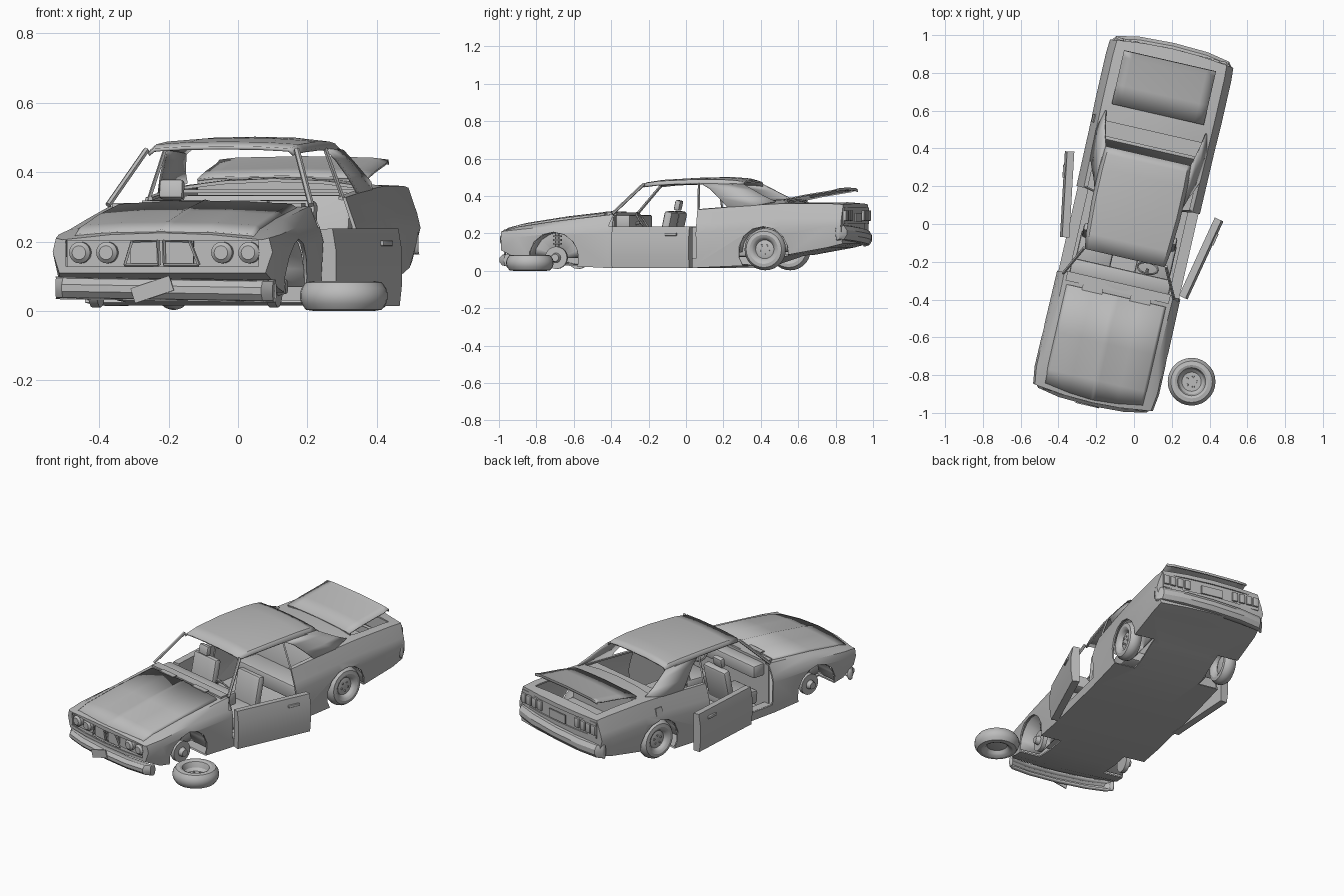
import bpy, bmesh, math
from mathutils import Matrix, Vector

old = bpy.data.objects.get("Cube")
if old:
    bpy.data.objects.remove(old, do_unlink=True)

grey = bpy.data.materials.new("plain_grey")
grey.use_nodes = True
grey.diffuse_color = (0.5, 0.5, 0.5, 1)
grey.node_tree.nodes["Principled BSDF"].inputs["Base Color"].default_value = (0.5, 0.5, 0.5, 1)

# The car stands turned on the ground; parts are built along its own axis
CAR = Matrix.Translation((-0.007, 0, 0)) @ Matrix.Rotation(-math.radians(12.9), 4, 'Z')
parts = []


def finish(name, bm, matrix=Matrix(), base=CAR):
    bmesh.ops.recalc_face_normals(bm, faces=bm.faces)
    mesh = bpy.data.meshes.new(name)
    bm.to_mesh(mesh)
    bm.free()
    ob = bpy.data.objects.new(name, mesh)
    bpy.context.collection.objects.link(ob)
    ob.data.materials.append(grey)
    ob.matrix_world = base @ matrix
    parts.append(ob)
    return ob


def box(name, centre, size, rot=(0, 0, 0), bevel=0):
    bm = bmesh.new()
    bmesh.ops.create_cube(bm, size=1, matrix=Matrix.Diagonal((*size, 1)))
    if bevel:
        bmesh.ops.bevel(bm, geom=bm.edges[:], offset=bevel, segments=2, affect='EDGES', profile=0.5)
    turn = Matrix.Translation(centre)
    for angle, axis in zip(rot, 'XYZ'):
        turn = turn @ Matrix.Rotation(math.radians(angle), 4, axis)
    return finish(name, bm, turn)


def rod(name, a, b, r, sides=8, r2=None):
    a, b = Vector(a), Vector(b)
    bm = bmesh.new()
    bmesh.ops.create_cone(bm, cap_ends=True, segments=sides, radius1=r,
                          radius2=r if r2 is None else r2, depth=(b - a).length)
    turn = (b - a).to_track_quat('Z', 'Y').to_matrix().to_4x4()
    return finish(name, bm, Matrix.Translation((a + b) / 2) @ turn)


def sheet(name, rows, thick=0.01, close=False):
    bm = bmesh.new()
    grid = [[bm.verts.new(p) for p in row] for row in rows]
    for r0, r1 in zip(grid, grid[1:]):
        n = len(r0)
        for i in range(n if close else n - 1):
            j = (i + 1) % n
            bm.faces.new((r0[i], r0[j], r1[j], r1[i]))
    if close:
        bmesh.ops.holes_fill(bm, edges=bm.edges)
    ob = finish(name, bm)
    if thick:
        mod = ob.modifiers.new("thickness", 'SOLIDIFY')
        mod.thickness, mod.offset = thick, -1
    return ob


def mirrored(half):
    return half + [(-x, y, z) for x, y, z in reversed(half[:-1])]


def cut(ob, cutters):
    for c in cutters:
        c.hide_render = True
        mod = ob.modifiers.new("cut", 'BOOLEAN')
        mod.object, mod.operation, mod.solver = c, 'DIFFERENCE', 'EXACT'
    bpy.context.view_layer.update()
    done = ob.evaluated_get(bpy.context.evaluated_depsgraph_get())
    mesh = bpy.data.meshes.new_from_object(done)
    ob.modifiers.clear()
    ob.data = mesh
    for c in cutters:
        parts.remove(c)
        bpy.data.objects.remove(c, do_unlink=True)


# Lower body: closed rings along the car (y, top w, top z, centre z, mid w, mid z, low w, low z)
stations = [(-.94, .295, .205, .225, .325, .17, .305, .11), (-.85, .295, .235, .25, .338, .18, .322, .065),
            (-.65, .29, .265, .28, .337, .20, .325, .03), (-.35, .295, .30, .312, .335, .20, .325, .015),
            (.1, .295, .325, .33, .335, .20, .325, .015), (.45, .3, .352, .38, .337, .23, .325, .03),
            (.6, .302, .36, .385, .34, .24, .325, .08), (.85, .302, .36, .37, .34, .24, .32, .125),
            (.925, .298, .355, .36, .335, .24, .31, .145)]
body = bmesh.new()
rings = []
for y, wt, zt, zc, wm, zm, wb, zb in stations:
    half = [(0, zb), (wt / 2, zb), (wb, zb), (wm, zm), (wm - .01, zm + .04), (wt, zt),
            (wt / 2, zt + .75 * (zc - zt)), (0, zc)]
    half += [(-x, z) for x, z in reversed(half[1:-1])]
    bow = .03 * max(0, (abs(y) - .8) / .14) * (-1 if y < 0 else 1)
    rings.append([body.verts.new((x, y + bow * (1 - (x / .335) ** 2), z)) for x, z in half])
for a, b in zip(rings, rings[1:]):
    for i in range(len(a)):
        body.faces.new((a[i - 1], a[i], b[i], b[i - 1]))
for r in (rings[0], rings[-1]):
    for quad in ((0, 1, 6, 7), (1, 2, 3, 4, 5, 6), (0, 7, 8, 13), (13, 8, 9, 10, 11, 12)):
        body.faces.new([r[i] for i in quad])
body = finish("body_shell", body)
mod = body.modifiers.new("thickness", 'SOLIDIFY')
mod.thickness, mod.offset = .01, -1

cutters = [box("cut_cabin", (0, .085, .3), (.55, .83, .5)), box("cut_doors", (0, -.1, .27), (.9, .46, .41)),
           box("cut_trunk", (0, .75, .4), (.5, .27, .2)),
           box("cut_grille", (0, -.96, .165), (.57, .08, .075)), box("cut_tail", (0, .96, .295), (.58, .05, .08))]
for s in (1, -1):
    for y, z in ((-.65, .07), (.5, .10)):
        cutters.append(rod("cut_arch", (s * .2, y, z), (s * .4, y, z), .137, 14))
cut(body, cutters)

# Roof
roof_rows = []
for y, w, ze, zc in ((-.185, .218, .462, .475), (-.1, .23, .472, .488), (.08, .24, .478, .498),
                     (.25, .24, .474, .502), (.33, .237, .47, .496), (.37, .235, .466, .484)):
    d = zc - ze
    roof_rows.append(mirrored([(w, y, ze - .008), (w * .92, y, ze + .5 * d),
                               (w * .5, y, ze + .9 * d), (0, y, zc)]))
sheet("roof", roof_rows)

# Hood with centre crease
hood_rows = []
for y, z in ((-.925, .23), (-.85, .255), (-.65, .286), (-.39, .316)):
    nose = -.03 if y < -.9 else 0
    hood_rows.append(mirrored([(.27, y, z - .018), (.255, y, z - .008), (.13, y + nose * .7, z),
                               (.015, y + nose, z + .001), (0, y + nose, z + .005)]))
sheet("hood", hood_rows, .012)
for x in (-.13, .13):
    box("hood_vent", (x, -.385, .315), (.11, .03, .006))
box("cowl", (0, -.345, .304), (.56, .05, .014))

# Trunk lid, sprung open
lid_rows = []
for y, z in ((.595, .386), (.7, .408), (.85, .432), (.885, .442), (.887, .428)):
    lid_rows.append(mirrored([(.25, y, z - .006), (.2, y, z), (0, y, z + .004)]))
sheet("trunk_lid", lid_rows, .006)
box("trunk_floor", (0, .75, .2), (.5, .3, .01))
box("trunk_bulkhead", (0, .605, .28), (.5, .01, .2))
box("parcel_shelf", (0, .515, .345), (.53, .19, .01))

# Nose: grille, headlights, bumper, hanging number plate
box("grille_back", (0, -.925, .167), (.57, .01, .085))
for s in (1, -1):
    for a, b in (((.008, .205), (.085, .202)), ((.008, .132), (.11, .132)), ((.085, .202), (.11, .132)),
                 ((.008, .205), (.008, .132))):
        rod("grille_frame", (s * a[0], -.965, a[1]), (s * b[0], -.952, b[1]), .005, 4)
    box("grille_mesh", (s * .05, -.945, .167), (.085, .01, .07))
    for x in (.17, .25):
        rod("headlight_rim", (s * x + .006, -.925, .168), (s * x + .006, -.948, .168), .031, 20)
        rod("headlight", (s * x + .006, -.948, .168), (s * x + .006, -.958, .168), .031, 20, .02)


def bumper(name, y, z, height, sign, tilt, width, wrap):
    half = [(width, -wrap, -.3), (width - .004, -.035, .3), (width - .03, -.01, .9), (width * .55, .012, 1),
            (0, .02, 1)]
    rows = []
    for dz, out in ((-.5, -.03), (-.42, -.004), (-.15, .013), (.15, .013), (.42, -.004), (.5, -.03)):
        rows.append(mirrored([(x, sign * (y + d + out * k), z + dz * height) for x, d, k in half]))
    return sheet(name, [[(x, yy, zz + tilt * x) for x, yy, zz in row] for row in rows], .012)


bumper("front_bumper", .955, .062, .066, -1, -.015, .325, .06)
bumper("rear_bumper", .95, .19, .088, 1, .05, .335, .05)
box("front_plate", (-.02, -.988, .062), (.12, .006, .045), (0, -18, 0))

# Tail panel, lamps and rear plate
box("tail_panel", (0, .93, .295), (.6, .012, .09))
for s in (1, -1):
    for x in (.15, .195, .24, .28):
        box("tail_lamp", (s * x, .94, .295), (.034, .014, .055), bevel=.003)
box("rear_plate", (0, .947, .285), (.13, .008, .05))

# Wheels turned from a profile
TYRE = [(.066, .033), (.078, .038), (.097, .035), (.108, .02), (.112, .006)]
RIM = [(0, .016), (.03, .018), (.05, .012), (.058, .026)]
BOWL = [(0, -.008), (.045, -.008), (.058, .005), (.064, .028)]


def wheel(name, face, matrix, base=CAR):
    bm = bmesh.new()
    pts = face + TYRE + [(r, -h) for r, h in reversed(RIM + TYRE)]
    vs = [bm.verts.new((r, 0, h)) for r, h in pts]
    es = [bm.edges.new(p) for p in zip(vs, vs[1:])]
    bmesh.ops.spin(bm, geom=vs + es, axis=(0, 0, 1), cent=(0, 0, 0), angle=math.tau, steps=28)
    bmesh.ops.remove_doubles(bm, verts=bm.verts, dist=.0005)
    for k in range(5):
        a = k * math.tau / 5
        spot = Matrix.Translation((.025 * math.cos(a), .025 * math.sin(a), face[0][1]))
        bmesh.ops.create_cone(bm, cap_ends=True, segments=6, radius1=.006, radius2=.005, depth=.014, matrix=spot)
    return finish(name, bm, matrix, base)


wheel("loose_wheel", BOWL, Matrix.Translation((.305, -.835, .043)) @ Matrix.Scale(1.13, 4), Matrix())

for s, side in ((1, "left"), (-1, "right")):
    turn = Matrix.Rotation(s * math.pi / 2, 4, 'Y')
    wheel(side + "_rear_wheel", RIM, Matrix.Translation((s * .298, .503, .115)) @ turn)
    # Bare front hubs on their struts
    rod(side + "_brake_disc", (s * .25, -.65, .07), (s * .275, -.65, .07), .06, 20)
    rod(side + "_hub", (s * .27, -.65, .07), (s * .3, -.65, .07), .028, 12, .02)
    rod(side + "_strut", (s * .245, -.65, .09), (s * .24, -.65, .22), .012)
    for z in (.14, .16, .18):
        rod(side + "_spring", (s * .24, -.65, z), (s * .24, -.65, z + .01), .024, 12)
    # Wheel housings, open below and outside
    for y, z in ((-.65, .07), (.5, .10)):
        arc = [math.pi * k / 8 for k in range(9)]
        sheet(side + "_wheel_housing", [[(s * x, y + r * math.cos(a), z + r * math.sin(a)) for a in arc]
                                        for x, r in ((.322, .137), (.2, .137), (.199, .002))], .003)
    # Pillars around the empty windows
    rod(side + "_front_pillar", (s * .3, -.335, .305), (s * .222, -.18, .464), .009, 6)
    rod(side + "_middle_pillar", (s * .288, .135, .32), (s * .236, .125, .468), .006, 4)
    rows = (((.24, .14, .468), (.236, .26, .469), (.235, .37, .464)),
            ((.256, .19, .44), (.258, .32, .438), (.251, .43, .432)),
            ((.28, .245, .39), (.28, .38, .392), (.265, .49, .4)),
            ((.298, .295, .34), (.302, .45, .35), (.275, .555, .372)))
    sheet(side + "_rear_pillar", [[(s * x, y, z) for x, y, z in row] for row in rows], .008)
    # Sagging doors swung from the front edge
    start, swing = ((.372, -.325), 11.8) if s > 0 else ((.36, -.153), 9.6)
    hinge = Matrix.Translation((s * start[0], start[1], 0)) @ Matrix.Rotation(-s * math.radians(swing), 4, 'Z')
    section = [(-.05, .235), (-.012, .238), (0, .17), (0, .08), (-.008, .014), (-.05, .014)]
    door = sheet(side + "_door", [[(s * x, y, z) for x, z in section] for y in (0, .455)], 0, True)
    handle = box(side + "_door_handle", (0, 0, 0), (.014, .07, .016), bevel=.004)
    door.matrix_world = CAR @ hinge
    handle.matrix_world = CAR @ hinge @ Matrix.Translation((s * -.002, .35, .195))
    # Front seats
    x, y = s * .16, -.1 if s < 0 else -.07
    box(side + "_seat_base", (x, y - .09, .11), (.19, .2, .08), (5, 0, 0), .015)
    box(side + "_seat_back", (x, y + .01, .215), (.18, .045, .21), (-12, 0, 0), .015)
    if s < 0:
        box("headrest", (x - .01, y + .02, .35), (.07, .03, .055), (-12, 0, 0), .008)
    box(side + "_sill", (s * .295, -.1, .06), (.05, .46, .012))

# Cabin: dashboard, steering wheel, rear bench
box("dashboard", (0, -.285, .262), (.54, .08, .075), bevel=.012)
box("firewall", (0, -.328, .16), (.6, .01, .27))
box("rear_bench", (0, .31, .12), (.5, .17, .09), bevel=.015)
box("rear_bench_back", (0, .4, .23), (.5, .05, .21), (-15, 0, 0), .015)
rod("steering_column", (.13, -.28, .24), (.13, -.215, .262), .008)
ring = []
for k in range(17):
    a = k * math.tau / 16
    ring.append(Vector((.13 + .055 * math.cos(a), -.21 - .03 * math.sin(a), .265 + .045 * math.sin(a))))
for a, b in zip(ring, ring[1:]):
    rod("steering_rim", a, b, .006, 6)
box("fuel_flap", (-.327, .5, .285), (.006, .045, .045), (0, 12, 0))

# Smooth shading with sharp edges kept
bpy.ops.object.select_all(action='DESELECT')
for ob in parts:
    ob.select_set(True)
bpy.context.view_layer.objects.active = body
bpy.ops.object.shade_smooth_by_angle(angle=math.radians(30))
